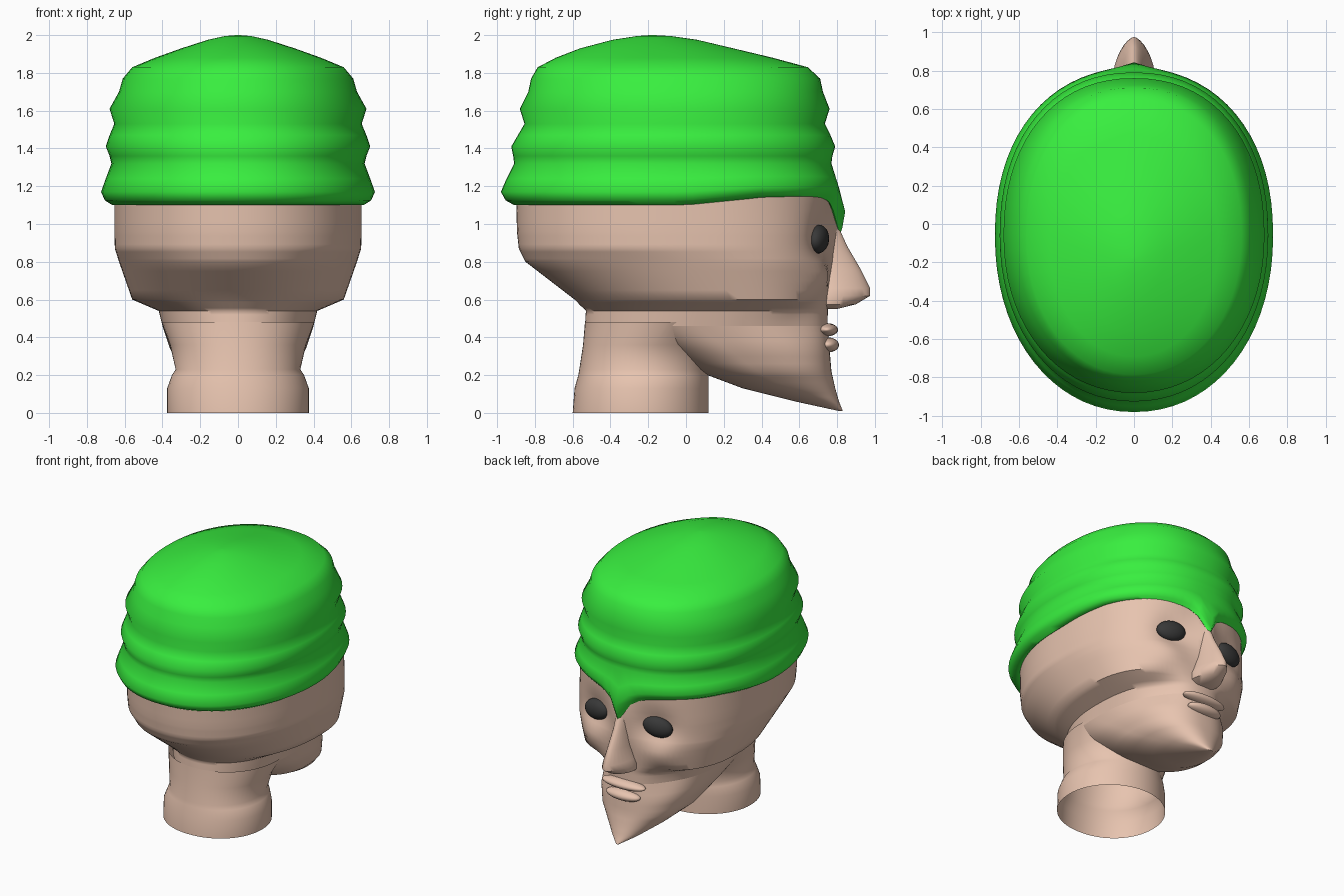
import bpy, bmesh, math
from math import sin, cos, pi, exp


def material(name, rgb):
    m = bpy.data.materials.new(name)
    m.diffuse_color = (*rgb, 1)
    return m


skin = material("skin", (0.80, 0.55, 0.43))
green = material("green_cloth", (0.04, 0.86, 0.05))
dark = material("dark_eye", (0.04, 0.04, 0.04))


def finish(obj, mat, angle=50):
    obj.data.materials.append(mat)
    bpy.ops.object.select_all(action='DESELECT')
    obj.select_set(True)
    bpy.context.view_layer.objects.active = obj
    bpy.ops.object.shade_smooth_by_angle(angle=math.radians(angle))


def refine(rows, k):
    """Insert k-1 evenly spaced rows between each pair."""
    out = []
    for a, b in zip(rows, rows[1:]):
        out += [tuple(p + (q - p) * i / k for p, q in zip(a, b)) for i in range(k)]
    return out + [rows[-1]]


def loft(name, rows, mat, n=64, warp=None, cap_low=False, cap_top=False, angle=50):
    """Rows: z, half width, back y, widest y, front y, front squareness."""
    bm = bmesh.new()
    rings = []
    for z, w, yb, ym, yf, e in rows:
        ring = []
        for i in range(n):
            a = 2 * pi * i / n
            s, c = sin(a), cos(a)
            p = 2 / (e if c > 0 else 2.1)
            x = w * math.copysign(abs(s) ** p, s)
            y = ym + abs(c) ** p * ((yf if c > 0 else yb) - ym)
            co = (x, y, z)
            ring.append(bm.verts.new(warp(*co) if warp else co))
        rings.append(ring)
    for r, t in zip(rings, rings[1:]):
        for i in range(n):
            j = (i + 1) % n
            bm.faces.new((r[i], r[j], t[j], t[i]))
    if cap_low:
        bm.faces.new(rings[0])
    if cap_top:
        bm.faces.new(rings[-1])
    bmesh.ops.recalc_face_normals(bm, faces=bm.faces)
    me = bpy.data.meshes.new(name)
    bm.to_mesh(me)
    bm.free()
    obj = bpy.data.objects.new(name, me)
    bpy.context.collection.objects.link(obj)
    finish(obj, mat, angle)


def ball(name, loc, scale, mat, rot=(0, 0, 0)):
    bpy.ops.mesh.primitive_uv_sphere_add(segments=24, ring_count=14, location=loc, rotation=rot)
    o = bpy.context.object
    o.name = name
    o.scale = scale
    finish(o, mat)


def bump(x, z, cx, cz, rx, rz):
    return exp(-((abs(x) - cx) / rx) ** 2 - ((z - cz) / rz) ** 2)


def face_warp(x, y, z):
    # eye sockets, nose bridge, cheekbones and hollow cheeks
    if y > 0.3:
        y -= 0.05 * bump(x, z, 0.25, 0.92, 0.13, 0.12)
        y += 0.05 * bump(x, z, 0, 0.95, 0.07, 0.2)
        y += 0.03 * bump(x, z, 0.3, 0.72, 0.12, 0.09)
        y -= 0.04 * bump(x, z, 0.28, 0.5, 0.1, 0.12)
    return x, y, z


# skull and upper face
loft("head", refine([
    (0.46, 0.40, -0.535, 0.05, 0.75, 2.3), (0.54, 0.42, -0.53, 0.08, 0.75, 2.3),
    (0.60, 0.56, -0.59, 0.18, 0.75, 2.4), (0.80, 0.63, -0.85, 0.05, 0.765, 2.5),
    (0.87, 0.652, -0.885, -0.04, 0.765, 2.5), (0.96, 0.655, -0.895, -0.05, 0.765, 2.5),
    (1.18, 0.655, -0.90, -0.05, 0.765, 2.4)], 4), skin, 96, face_warp)

# jaw running down to the pointed chin
loft("jaw", refine([
    (0.01, 0.012, 0.81, 0.82, 0.83, 2), (0.06, 0.10, 0.58, 0.72, 0.81, 2.1),
    (0.13, 0.20, 0.30, 0.55, 0.79, 2.3), (0.22, 0.30, 0.06, 0.38, 0.77, 2.5),
    (0.34, 0.36, -0.2, 0.22, 0.76, 2.5), (0.46, 0.40, -0.535, 0.05, 0.75, 2.3)], 3),
    skin, 96, face_warp, cap_low=True)

# hollow neck
loft("neck", [
    (0, 0.375, -0.6, -0.24, 0.12, 2), (0.13, 0.375, -0.59, -0.24, 0.12, 2),
    (0.20, 0.35, -0.57, -0.23, 0.12, 2), (0.23, 0.33, -0.565, -0.23, 0.12, 2),
    (0.36, 0.36, -0.545, -0.2, 0.15, 2), (0.48, 0.405, -0.535, -0.1, 0.2, 2)], skin)

# nose, lips and eyes
loft("nose", [
    (0.55, 0.06, 0.65, 0.72, 0.80, 2), (0.575, 0.105, 0.65, 0.76, 0.90, 1.8),
    (0.62, 0.11, 0.65, 0.77, 0.975, 1.6), (0.66, 0.095, 0.65, 0.77, 0.975, 1.6),
    (0.76, 0.065, 0.65, 0.77, 0.925, 1.7), (0.88, 0.05, 0.65, 0.75, 0.855, 1.8),
    (1.00, 0.045, 0.65, 0.73, 0.80, 2)], skin, 32, cap_low=True, cap_top=True)
ball("upper_lip", (0, 0.745, 0.44), (0.18, 0.06, 0.035), skin)
ball("lower_lip", (0, 0.75, 0.36), (0.14, 0.06, 0.04), skin)
for side, label in ((-1, "left"), (1, "right")):
    ball(label + "_eye", (side * 0.255, 0.70, 0.92), (0.11, 0.055, 0.075), dark,
         (0, side * 0.15, -side * 0.2))


def cloth_warp(x, y, z):
    # lower edge lifts over the brow and dips to a point between the eyes
    if y > 0 and z < 1.3:
        k = (1.3 - z) / 0.2
        peak = exp(-abs(x) / 0.075) * (1 if y > 0.5 else 0)
        z += k * (0.04 * min(1, y / 0.4) - 0.2 * peak)
        y += 0.05 * min(1, k) * peak
    return x, y, z


# wrapped cap with stacked folds
loft("wrapped_cap", [
    (1.12, 0.64, -0.88, -0.06, 0.74, 2.3), (1.10, 0.665, -0.91, -0.06, 0.765, 2.3),
    (1.125, 0.705, -0.955, -0.06, 0.785, 2.25),
    (1.17, 0.725, -0.98, -0.06, 0.81, 2.2), (1.24, 0.70, -0.95, -0.06, 0.795, 2.2),
    (1.32, 0.67, -0.91, -0.06, 0.77, 2.2), (1.36, 0.68, -0.915, -0.06, 0.775, 2.2),
    (1.41, 0.70, -0.925, -0.06, 0.79, 2.2), (1.47, 0.68, -0.89, -0.06, 0.765, 2.2),
    (1.53, 0.655, -0.855, -0.06, 0.735, 2.2), (1.61, 0.68, -0.88, -0.06, 0.76, 2.2),
    (1.70, 0.63, -0.835, -0.06, 0.725, 2.2), (1.77, 0.61, -0.82, -0.06, 0.71, 2.2),
    (1.83, 0.56, -0.785, -0.06, 0.645, 2.2), (1.88, 0.44, -0.69, -0.08, 0.46, 2.1),
    (1.93, 0.30, -0.56, -0.12, 0.25, 2), (1.975, 0.16, -0.39, -0.15, 0.06, 2),
    (1.995, 0.07, -0.26, -0.17, -0.08, 2), (2.0, 0.01, -0.19, -0.18, -0.17, 2)],
    green, 72, cloth_warp, cap_top=True, angle=70)
